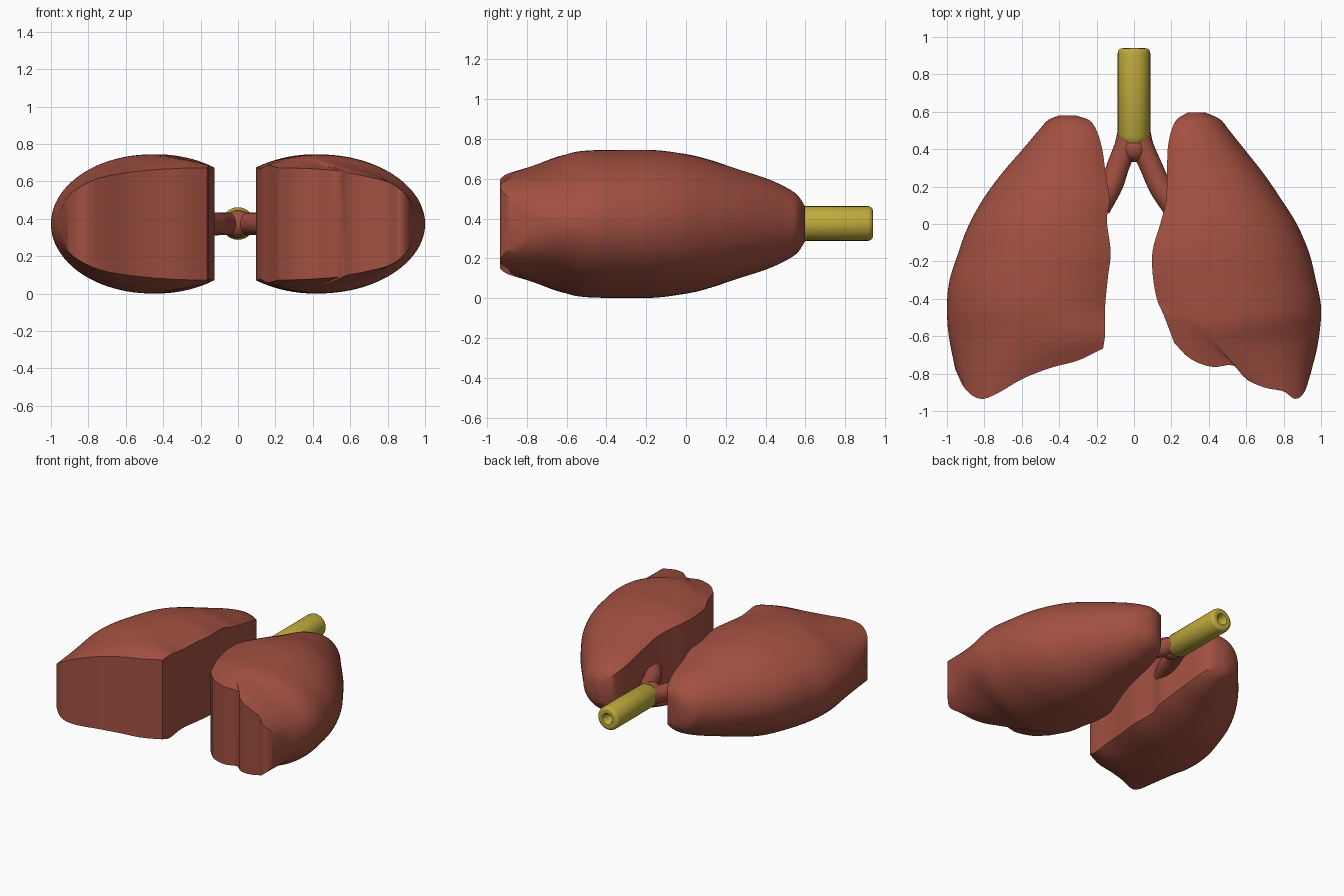
import bpy, bmesh, math
from mathutils import Vector

if "Cube" in bpy.data.objects:
    bpy.data.objects.remove(bpy.data.objects["Cube"])

ZC = 0.373


def material(name, rgb):
    m = bpy.data.materials.new(name)
    m.diffuse_color = (*rgb, 1)
    m.use_nodes = True
    m.node_tree.nodes["Principled BSDF"].inputs["Base Color"].default_value = m.diffuse_color
    return m


RED = material("lung red", (0.36, 0.08, 0.053))
YELLOW = material("windpipe yellow", (0.52, 0.41, 0.045))


def spline(pts, u):
    """Catmull-Rom point at u in 0..1 through evenly weighted points."""
    n = len(pts) - 1
    i = min(int(u * n), n - 1)
    f = u * n - i
    b, c = pts[i], pts[i + 1]
    a = pts[i - 1] if i > 0 else b * 2 - c
    d = pts[i + 2] if i + 2 <= n else c * 2 - b
    return 0.5 * (b * 2 + (c - a) * f + (a * 2 - b * 5 + c * 4 - d) * f * f
                  + (b * 3 - a - c * 3 + d) * f ** 3)


def finish(bm, name, mat, angle):
    bmesh.ops.recalc_face_normals(bm, faces=bm.faces)
    me = bpy.data.meshes.new(name)
    bm.to_mesh(me)
    bm.free()
    ob = bpy.data.objects.new(name, me)
    bpy.context.collection.objects.link(ob)
    me.materials.append(mat)
    bpy.ops.object.select_all(action='DESELECT')
    ob.select_set(True)
    bpy.context.view_layer.objects.active = ob
    bpy.ops.object.shade_smooth_by_angle(angle=math.radians(angle))
    return ob


def lung(name, rows, n=40, sub=6):
    """Rows run apex to base: (half height, dome centre, inner-to-outer points)."""
    ss = [math.sin(k / n * math.pi / 2) for k in range(n + 1)]
    grid = []
    for h, c, pts in rows:
        pv = [Vector(p) for p in pts]
        line = []
        for s in ss:
            p = spline(pv, s)
            z = h * math.sqrt(max(0, 1 - ((s - c) / (1 - c)) ** 2))
            line.append(Vector((p.x, p.y, z)))
        grid.append(line)
    bm = bmesh.new()
    rings = []
    steps = (len(rows) - 1) * sub
    for r in range(steps + 1):
        ps = [spline([g[k] for g in grid], r / steps) for k in range(n + 1)]
        top = [bm.verts.new((p.x, p.y, ZC + p.z)) for p in ps]
        bot = [bm.verts.new((p.x, p.y, ZC - p.z)) for p in ps[:-1]] + [top[-1]]
        rings.append((top, bot))
    for (t0, b0), (t1, b1) in zip(rings, rings[1:]):
        for k in range(n):
            bm.faces.new((t0[k], t0[k + 1], t1[k + 1], t1[k]))
            bm.faces.new((b0[k], b1[k], b1[k + 1], b0[k + 1]))
        bm.faces.new((t0[0], t1[0], b1[0], b0[0]))      # flat inner wall
    for t, b in (rings[0], rings[-1]):                  # apex and base walls
        for k in range(n - 1):
            bm.faces.new((t[k], t[k + 1], b[k + 1], b[k]))
        bm.faces.new((t[n - 1], t[n], b[n - 1]))
    return finish(bm, name, RED, 38)


C = 0.37
lung("left_lung", [
    (0.09, C, [(-.31, .58), (-.40, .58)]),
    (0.145, C, [(-.24, .555), (-.46, .555)]),
    (0.185, C, [(-.20, .50), (-.51, .50)]),
    (0.23, C, [(-.17, .40), (-.595, .40)]),
    (0.275, C, [(-.15, .26), (-.715, .26)]),
    (0.32, C, [(-.13, .13), (-.815, .12)]),
    (0.35, C, [(-.145, .02), (-.89, -.02)]),
    (0.37, C, [(-.125, -.15), (-.945, -.17)]),
    (0.372, C, [(-.14, -.29), (-.988, -.31)]),
    (0.368, C, [(-.155, -.45), (-1.0, -.45)]),
    (0.345, C * .8, [(-.155, -.59), (-.35, -.62), (-.6, -.61), (-.8, -.6), (-.99, -.6)]),
    (0.30, 0.02, [(-.165, -.665), (-.30, -.73), (-.45, -.77), (-.60, -.83),
                  (-.73, -.905), (-.82, -.935), (-.90, -.885), (-.955, -.78)]),
])
lung("right_lung", [
    (0.09, C, [(.29, .597), (.38, .597)]),
    (0.145, C, [(.23, .56), (.46, .56)]),
    (0.185, C, [(.20, .50), (.51, .50)]),
    (0.23, C, [(.18, .40), (.59, .40)]),
    (0.275, C, [(.177, .26), (.70, .26)]),
    (0.32, C, [(.17, .12), (.795, .12)]),
    (0.35, C, [(.14, 0), (.87, 0)]),
    (0.37, C, [(.10, -.14), (.935, -.15)]),
    (0.372, C, [(.10, -.27), (.97, -.29)]),
    (0.368, C, [(.122, -.40), (.40, -.50), (.70, -.50), (1.0, -.45)]),
    (0.345, C * .8, [(.16, -.49), (.35, -.58), (.5, -.65), (.75, -.66), (.985, -.63)]),
    (0.30, 0.02, [(.215, -.635), (.30, -.72), (.42, -.765), (.53, -.755),
                  (.60, -.83), (.70, -.875), (.80, -.895), (.86, -.935),
                  (.91, -.90), (.945, -.80)]),
])


def sweep(name, path, radii, mat, angle, seg=32, axis=None):
    """Round tube through a path lying in the horizontal plane."""
    bm = bmesh.new()
    rings = []
    for i, (p, r) in enumerate(zip(path, radii)):
        t = axis or (path[min(i + 1, len(path) - 1)] - path[max(i - 1, 0)]).normalized()
        side = Vector((t.y, -t.x, 0))
        rings.append([bm.verts.new(p + side * r * math.cos(a) + Vector((0, 0, r * math.sin(a))))
                      for a in (2 * math.pi * k / seg for k in range(seg))])
    for a, b in zip(rings, rings[1:]):
        for k in range(seg):
            j = (k + 1) % seg
            bm.faces.new((a[k], a[j], b[j], b[k]))
    bm.faces.new(rings[0])
    bm.faces.new(rings[-1])
    return finish(bm, name, mat, angle)


# windpipe with a tapered lower end, rounded rim and narrow bore
prof = [(.395, .025), (.42, .06), (.47, .087), (.915, .087), (.93, .083), (.938, .072),
        (.94, .06), (.938, .042), (.925, .034), (.80, .03)]
sweep("windpipe", [Vector((0, y, ZC + .002)) for y, r in prof], [r for y, r in prof],
      YELLOW, 45, axis=Vector((0, 1, 0)))

# two bronchi branching into the lungs
for name, pts in (
    ("left_bronchus", [(-.025, .475), (-.045, .41), (-.085, .31), (-.12, .21), (-.19, .09)]),
    ("right_bronchus", [(.025, .475), (.045, .41), (.09, .31), (.14, .20), (.21, .10)]),
):
    ctrl = [Vector((x, y, ZC)) for x, y in pts]
    path = [spline(ctrl, i / 20) for i in range(21)]
    sweep(name, path, [.066 - .006 * math.sin(i / 20 * math.pi) for i in range(21)], RED, 45, 24)

# rounded fork joining the bronchi
bm = bmesh.new()
bmesh.ops.create_uvsphere(bm, u_segments=24, v_segments=16, radius=.075)
for v in bm.verts:
    v.co += Vector((0, .405, ZC))
finish(bm, "bronchus_fork", RED, 45)
